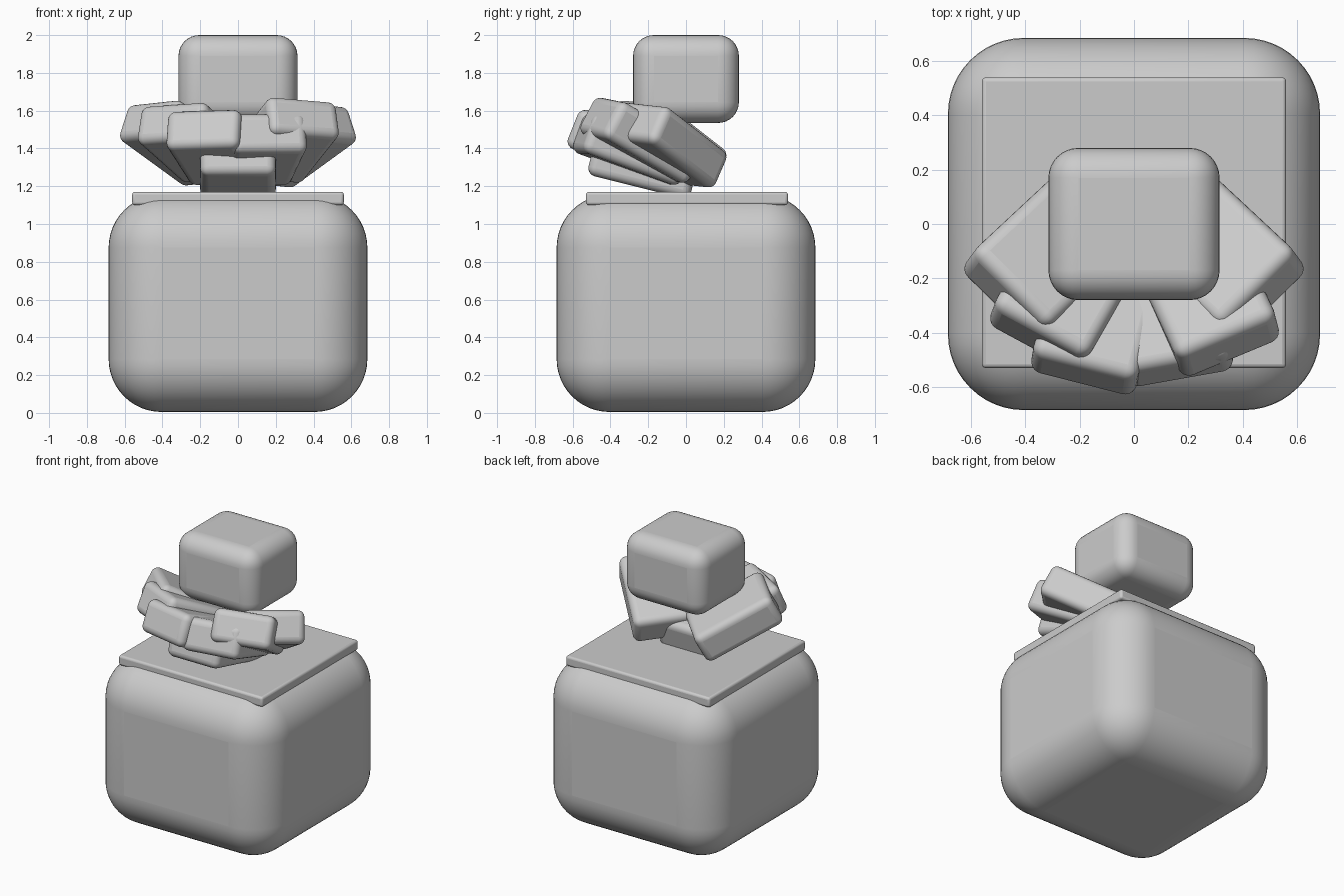
import bpy
from math import radians
from mathutils import Matrix, Vector

if "Cube" in bpy.data.objects:
    bpy.data.objects.remove(bpy.data.objects["Cube"])


def rounded_box(name, size, matrix, radius, segments=6):
    bpy.ops.mesh.primitive_cube_add(size=1)
    ob = bpy.context.object
    ob.name = name
    ob.data.transform(Matrix.Diagonal((*size, 1)))
    ob.matrix_world = matrix
    mod = ob.modifiers.new("Round", 'BEVEL')
    mod.width = radius
    mod.segments = segments
    bpy.ops.object.shade_smooth_by_angle(angle=radians(35))
    return ob


def at(x, y, z):
    return Matrix.Translation((x, y, z))


# Base, top plate and floating block
rounded_box("base_block", (1.37, 1.37, 1.15), at(0, 0, 0.58), 0.28, 12)
rounded_box("top_plate", (1.12, 1.07, 0.07), at(0, 0.005, 1.135), 0.015, 3)
rounded_box("upper_block", (0.63, 0.56, 0.465), at(0, 0, 1.7675), 0.11, 8)

# Fan of slabs: centre of outer end, yaw, upward tilt, roll
slabs = [
    ((0.00, -0.50, 1.37), 0, 14, 0),
    ((0.17, -0.545, 1.49), 10, 20, 0),
    ((-0.19, -0.56, 1.51), -15, 22, 2),
    ((-0.36, -0.43, 1.545), -30, 24, 4),
    ((0.355, -0.46, 1.575), 25, 28, -5),
    ((-0.48, -0.275, 1.56), -47, 28, 5),
    ((0.48, -0.275, 1.55), 47, 28, -5),
]
W, L, T = 0.40, 0.56, 0.22
for i, (end, yaw, tilt, roll) in enumerate(slabs):
    rot = (Matrix.Rotation(radians(yaw), 4, 'Z')
           @ Matrix.Rotation(radians(-tilt), 4, 'X')
           @ Matrix.Rotation(radians(-roll), 4, 'Y'))
    centre = Vector(end) - rot.to_3x3() @ Vector((0, -L / 2, 0))
    rounded_box(f"fan_slab_{i + 1}", (W, L, T), at(*centre) @ rot, 0.045, 5)
